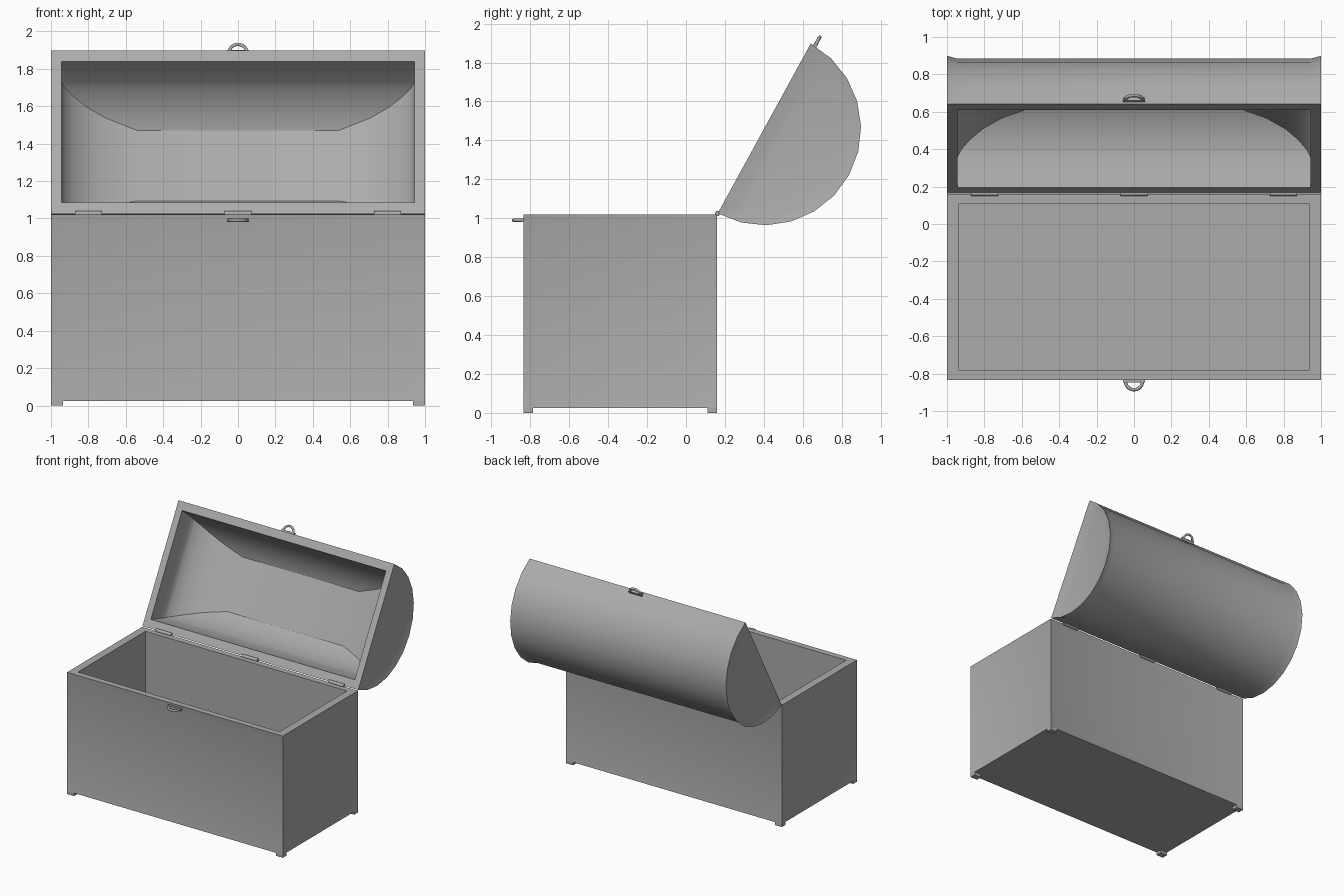
import bpy, bmesh, math
from mathutils import Matrix, Vector

old = bpy.data.objects.get("Cube")
if old:
    bpy.data.objects.remove(old, do_unlink=True)

GREY = (0.41, 0.41, 0.41, 1)
mat = bpy.data.materials.new("plain grey")
mat.use_nodes = True
mat.diffuse_color = GREY
mat.node_tree.nodes["Principled BSDF"].inputs["Base Color"].default_value = GREY

# Chest dimensions
FRONT, BACK, TOP, UNDER = -0.835, 0.16, 1.02, 0.025
RADIUS = 0.4975
INNER = 0.43
HINGE = Vector((0, 0.163, 1.025))
LID_POSE = Matrix.Translation(HINGE) @ Matrix.Rotation(math.radians(-118.7), 4, 'X')


def finish(name, bm, pose=Matrix()):
    bmesh.ops.recalc_face_normals(bm, faces=bm.faces)
    mesh = bpy.data.meshes.new(name)
    bm.to_mesh(mesh)
    bm.free()
    mesh.materials.append(mat)
    ob = bpy.data.objects.new(name, mesh)
    bpy.context.collection.objects.link(ob)
    ob.matrix_world = pose
    bpy.ops.object.select_all(action='DESELECT')
    ob.select_set(True)
    bpy.context.view_layer.objects.active = ob
    bpy.ops.object.shade_smooth_by_angle(angle=math.radians(32))
    return ob


def add_box(bm, low, high):
    low, high = Vector(low), Vector(high)
    m = Matrix.Translation((low + high) / 2) @ Matrix.Diagonal((*(high - low), 1))
    return bmesh.ops.create_cube(bm, size=1, matrix=m)["verts"]


def hollow(bm, face, levels):
    """Sink a rectangular face through (half x, half y, z) levels."""
    mid = face.calc_center_median()
    for hx, hy, z in levels:
        bmesh.ops.inset_individual(bm, faces=[face], thickness=0.01)
        for v in face.verts:
            v.co = (math.copysign(hx, v.co.x),
                    mid.y + math.copysign(hy, v.co.y - mid.y), z)


# Chest body: framed side panels and an open inside
bm = bmesh.new()
add_box(bm, (-1, FRONT, UNDER), (1, BACK, TOP))
bm.normal_update()
sides = [f for f in bm.faces if abs(f.normal.z) < 0.5]
lid_side = next(f for f in bm.faces if f.normal.z > 0.5)
bmesh.ops.inset_individual(bm, faces=sides, thickness=0.06, depth=-0.015,
                           use_even_offset=True)
hollow(bm, lid_side, [(0.935, 0.447, TOP), (0.935, 0.447, 0.07)])
finish("chest_body", bm)

# Corner feet
bm = bmesh.new()
for x in (-1, 0.935):
    for y in (FRONT, BACK - 0.05):
        add_box(bm, (x, y, 0), (x + 0.065, y + 0.05, UNDER))
finish("feet", bm)

# Barrel lid, made closed with the hinge at its origin and then swung open
bm = bmesh.new()
SEGMENTS = 12
rows = []
for x in (-1, 1):
    row = []
    for i in range(SEGMENTS + 1):
        a = math.pi * i / SEGMENTS
        row.append(bm.verts.new((x, -RADIUS + RADIUS * math.cos(a), RADIUS * math.sin(a))))
    rows.append(row)
left, right = rows
dome = [bm.faces.new((left[i], left[i + 1], right[i + 1], right[i])) for i in range(SEGMENTS)]
ends = [bm.faces.new(row) for row in rows]
rim = bm.faces.new((left[0], right[0], right[-1], left[-1]))
bmesh.ops.recalc_face_normals(bm, faces=bm.faces)
bm.normal_update()
bmesh.ops.inset_region(bm, faces=dome, thickness=0.055, depth=-0.015,
                       use_boundary=True, use_even_offset=True)
bmesh.ops.inset_individual(bm, faces=ends, thickness=0.06, depth=-0.015,
                           use_even_offset=True)
# Vaulted inside: arc angle and half length at each step
vault = [(0, 0.945), (22.5, 0.945), (28, 0.925), (35, 0.88),
         (43, 0.81), (51, 0.71), (60, 0.54)]
hollow(bm, rim, [(hx, INNER * math.cos(math.radians(t)), INNER * math.sin(math.radians(t)))
                 for t, hx in vault])
finish("lid", bm, LID_POSE)

# Hinge barrels
bm = bmesh.new()
for x in (-0.8, 0, 0.8):
    m = Matrix.Translation((x, HINGE.y, HINGE.z)) @ Matrix.Rotation(math.pi / 2, 4, 'Y')
    bmesh.ops.create_cone(bm, cap_ends=True, segments=12, radius1=0.014,
                          radius2=0.014, depth=0.145, matrix=m)
finish("hinges", bm)


# Latch loops: a thin mounting bar with a half ring standing out to the front
def latch(name, pose):
    bm = bmesh.new()
    add_box(bm, (-0.06, -0.012, -0.01), (0.06, 0.01, 0.01))
    finish(name + "_bar", bm, pose)
    curve = bpy.data.curves.new(name + "_ring", 'CURVE')
    curve.dimensions = '3D'
    curve.bevel_depth = 0.009
    curve.bevel_resolution = 2
    curve.use_fill_caps = True
    steps = 14
    path = curve.splines.new('POLY')
    path.points.add(steps)
    for i, p in enumerate(path.points):
        a = math.pi * i / steps
        p.co = (0.046 * math.cos(a), -0.005 - 0.046 * math.sin(a), 0, 1)
    curve.materials.append(mat)
    ring = bpy.data.objects.new(name + "_ring", curve)
    bpy.context.collection.objects.link(ring)
    ring.matrix_world = pose


latch("body_latch", Matrix.Translation((0, FRONT, 0.99)))
latch("lid_latch", LID_POSE @ Matrix.Translation((0, -2 * RADIUS, 0.025)))
